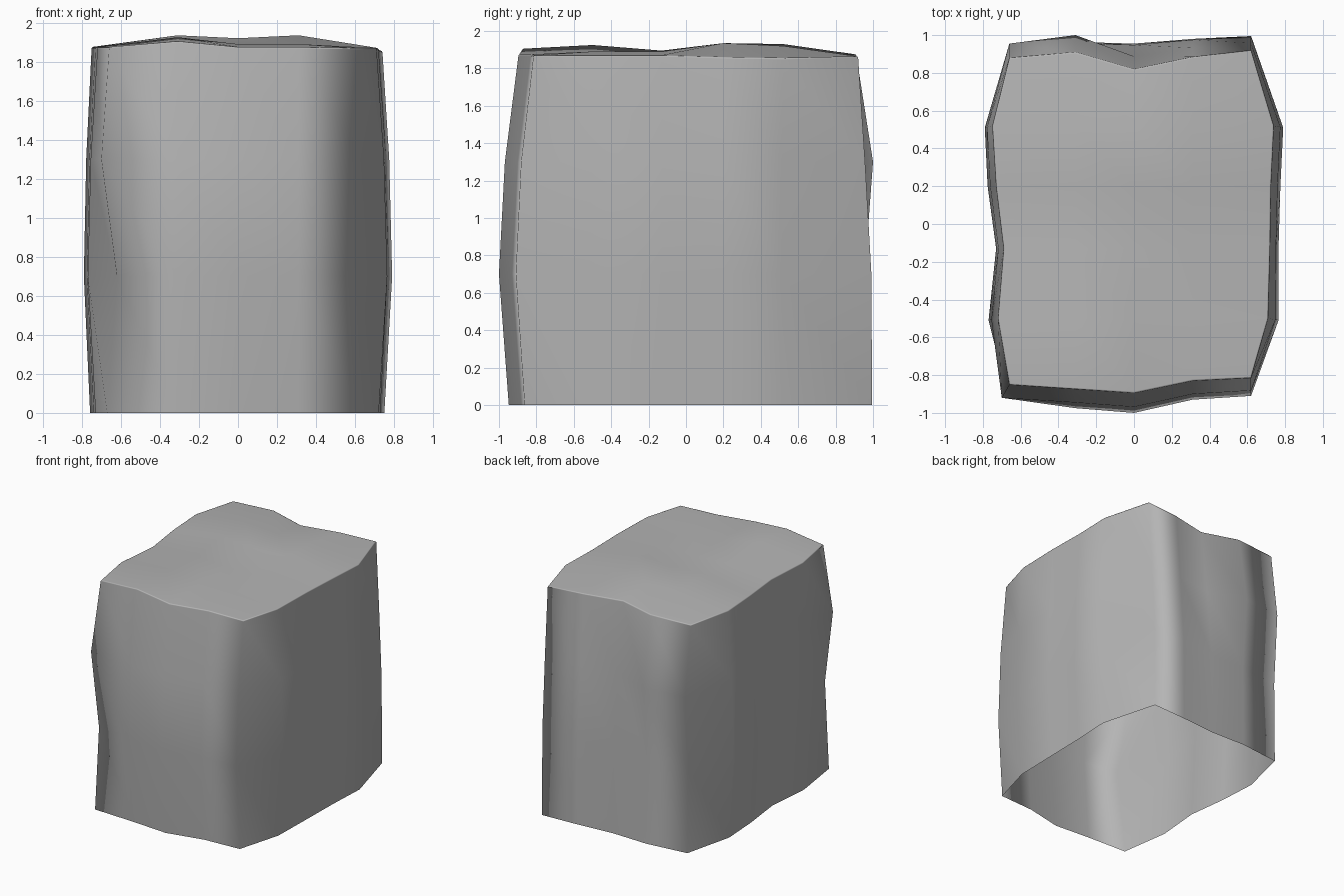
import bpy, bmesh

if "Cube" in bpy.data.objects:
    bpy.data.objects.remove(bpy.data.objects["Cube"])

# Outline of the top rim and of the bulging middle, clockwise from back left
TOP = [(-.66, .88), (-.31, .91), (0, .82), (.31, .885), (.62, .92),
       (.74, .52), (.725, .2), (.72, -.13), (.71, -.5),
       (.62, -.815), (.31, -.83), (0, -.895), (-.31, -.875), (-.66, -.85),
       (-.72, -.5), (-.69, -.13), (-.73, .2), (-.75, .52)]
MID = [(-.66, .955), (-.31, 1.0), (0, .955), (.31, .98), (.62, .995),
       (.79, .51), (.775, .2), (.765, -.13), (.765, -.51),
       (.62, -.91), (.31, -.93), (0, -1.0), (-.31, -.975), (-.70, -.92),
       (-.77, -.51), (-.73, -.13), (-.775, .2), (-.79, .51)]
RIM_Z = [1.87, 1.875, 1.87, 1.87, 1.865, 1.855, 1.86, 1.87, 1.87,
         1.87, 1.875, 1.875, 1.905, 1.875, 1.875, 1.87, 1.875, 1.875]
# Interior heights of the top, rows from back to front
CROWN = [(1.93, 1.91, 1.92), (1.935, 1.92, 1.935),
         (1.895, 1.88, 1.89), (1.925, 1.89, 1.89)]
# Height and bulge amount at (back left, back right, sides, front)
LEVELS = [(0, .6, 1, .2, .5), (.7, .5, .95, 1, 1), (1.3, 1, .5, .7, .7)]

bm = bmesh.new()
n = len(TOP)
rings = []
for z, back_l, back_r, side, front in LEVELS:
    ring = []
    for i, (t, m) in enumerate(zip(TOP, MID)):
        f = side
        if i < 5:
            f = back_l if i < 2 else back_r
        elif 9 <= i < 14:
            f = front
        x, y = (a + (b - a) * f for a, b in zip(t, m))
        if i == 13:                       # wandering front left corner
            x, y = {0: (-.67, -.91), .7: (-.62, -.93), 1.3: (-.70, -.92)}[z]
        ring.append(bm.verts.new((x, y, z)))
    rings.append(ring)
rim = [bm.verts.new((x, y, z)) for (x, y), z in zip(TOP, RIM_Z)]
rings.append(rim)

# Side walls, open at the bottom
for a, b in zip(rings, rings[1:]):
    for i in range(n):
        j = (i + 1) % n
        bm.faces.new((a[i], b[i], b[j], a[j]))

# Uneven top surface
grid = [rim[0:5]]
for r, heights in enumerate(CROWN):
    left, right = rim[17 - r], rim[5 + r]
    row = [left]
    for x, z in zip((-.31, 0, .31), heights):
        y = left.co.y + (right.co.y - left.co.y) * (x + .72) / 1.44
        row.append(bm.verts.new((x, y, z)))
    grid.append(row + [right])
grid.append(rim[13:8:-1])
for a, b in zip(grid, grid[1:]):
    for c in range(4):
        bm.faces.new((a[c], b[c], b[c + 1], a[c + 1]))

bmesh.ops.recalc_face_normals(bm, faces=bm.faces)
if sum(f.normal.z for f in bm.faces) < 0:
    bmesh.ops.reverse_faces(bm, faces=bm.faces)

# Narrow softened rim, smooth all over
edges = [bm.edges.get((rim[i], rim[(i + 1) % n])) for i in range(n)]
bmesh.ops.bevel(bm, geom=edges, offset=.008, segments=2, profile=.5,
                affect='EDGES', harden_normals=False)
for f in bm.faces:
    f.smooth = True

mesh = bpy.data.meshes.new("stone_block")
bm.to_mesh(mesh)
bm.free()
block = bpy.data.objects.new("stone_block", mesh)
bpy.context.collection.objects.link(block)

# Keep the wall and top shading flat beside the softened rim
block.modifiers.new("rim_shading", 'WEIGHTED_NORMAL').weight = 60

# Mid grey stone
stone = bpy.data.materials.new("stone_grey")
stone.diffuse_color = (.46, .46, .46, 1)
stone.use_nodes = True
stone.node_tree.nodes["Principled BSDF"].inputs["Base Color"].default_value = stone.diffuse_color
mesh.materials.append(stone)
